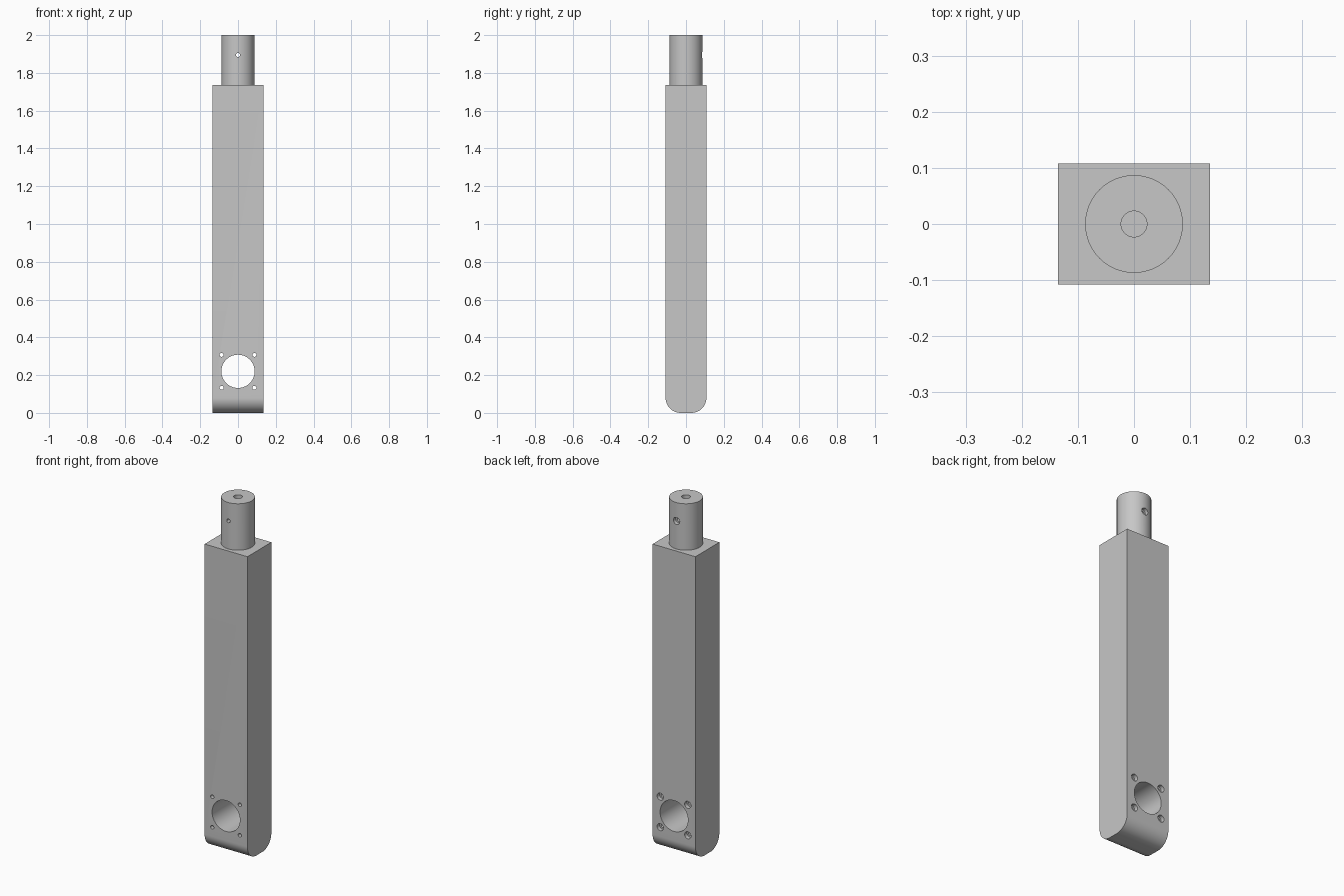
import bpy, bmesh, math
from mathutils import Matrix, Vector

if "Cube" in bpy.data.objects:
    bpy.data.objects.remove(bpy.data.objects["Cube"])

grey = bpy.data.materials.new("light grey")
grey.diffuse_color = (0.57, 0.57, 0.57, 1)
grey.use_nodes = True
grey.node_tree.nodes["Principled BSDF"].inputs["Base Color"].default_value = grey.diffuse_color

HX, HY, BODY_TOP, FILLET = 0.135, 0.108, 1.735, 0.08


def add_object(name, bm):
    bmesh.ops.recalc_face_normals(bm, faces=bm.faces)
    mesh = bpy.data.meshes.new(name)
    bm.to_mesh(mesh)
    bm.free()
    mesh.materials.append(grey)
    ob = bpy.data.objects.new(name, mesh)
    bpy.context.collection.objects.link(ob)
    return ob


def cylinder(name, start, end, radius, sides=48):
    """Closed cylinder between two points."""
    a, b = Vector(start), Vector(end)
    bm = bmesh.new()
    turn = (b - a).to_track_quat('Z', 'Y').to_matrix().to_4x4()
    bmesh.ops.create_cone(bm, cap_ends=True, segments=sides, radius1=radius,
                          radius2=radius, depth=(b - a).length,
                          matrix=Matrix.Translation((a + b) / 2) @ turn)
    return add_object(name, bm)


def combine(target, tool, operation):
    """Apply a boolean and discard the tool."""
    mod = target.modifiers.new(operation.lower(), 'BOOLEAN')
    mod.operation, mod.object, mod.solver = operation, tool, 'EXACT'
    bpy.context.view_layer.objects.active = target
    bpy.ops.object.modifier_apply(modifier=mod.name)
    bpy.data.objects.remove(tool)


# Rectangular post, its front and back bottom edges rounded
profile = [(HY, BODY_TOP), (-HY, BODY_TOP)]
for side, first in ((-1, 180), (1, 270)):
    for i in range(17):
        t = math.radians(first + 90 * i / 16)
        profile.append((side * (HY - FILLET) + FILLET * math.cos(t),
                        FILLET + FILLET * math.sin(t)))
bm = bmesh.new()
face = bm.faces.new([bm.verts.new((-HX, y, z)) for y, z in profile])
side_faces = bmesh.ops.extrude_face_region(bm, geom=[face])["geom"]
bmesh.ops.translate(bm, vec=(2 * HX, 0, 0),
                    verts=[v for v in side_faces if isinstance(v, bmesh.types.BMVert)])
post = add_object("post", bm)

# Round shaft on top, with a blind bore down its axis
combine(post, cylinder("shaft", (0, 0, 1.68), (0, 0, 2), 0.087, 96), 'UNION')
combine(post, cylinder("shaft_bore", (0, 0, 1.72), (0, 0, 2.1), 0.023), 'DIFFERENCE')

# Large opening through the lower end
combine(post, cylinder("opening", (0, -0.3, 0.22), (0, 0.3, 0.22), 0.088, 96), 'DIFFERENCE')


# Screw holes, counterbored at the back
def screw_hole(x, z, back):
    combine(post, cylinder("screw_hole", (x, -0.3, z), (x, 0.3, z), 0.0105, 24), 'DIFFERENCE')
    combine(post, cylinder("counterbore", (x, back - 0.022, z), (x, 0.3, z), 0.02, 32), 'DIFFERENCE')


for x in (-0.087, 0.087):
    for z in (0.133, 0.307):
        screw_hole(x, z, HY)
screw_hole(0, 1.895, 0.087)

# Smooth curved walls, sharp edges
bpy.ops.object.select_all(action='DESELECT')
post.select_set(True)
bpy.context.view_layer.objects.active = post
bpy.ops.object.shade_smooth_by_angle(angle=math.radians(30))
